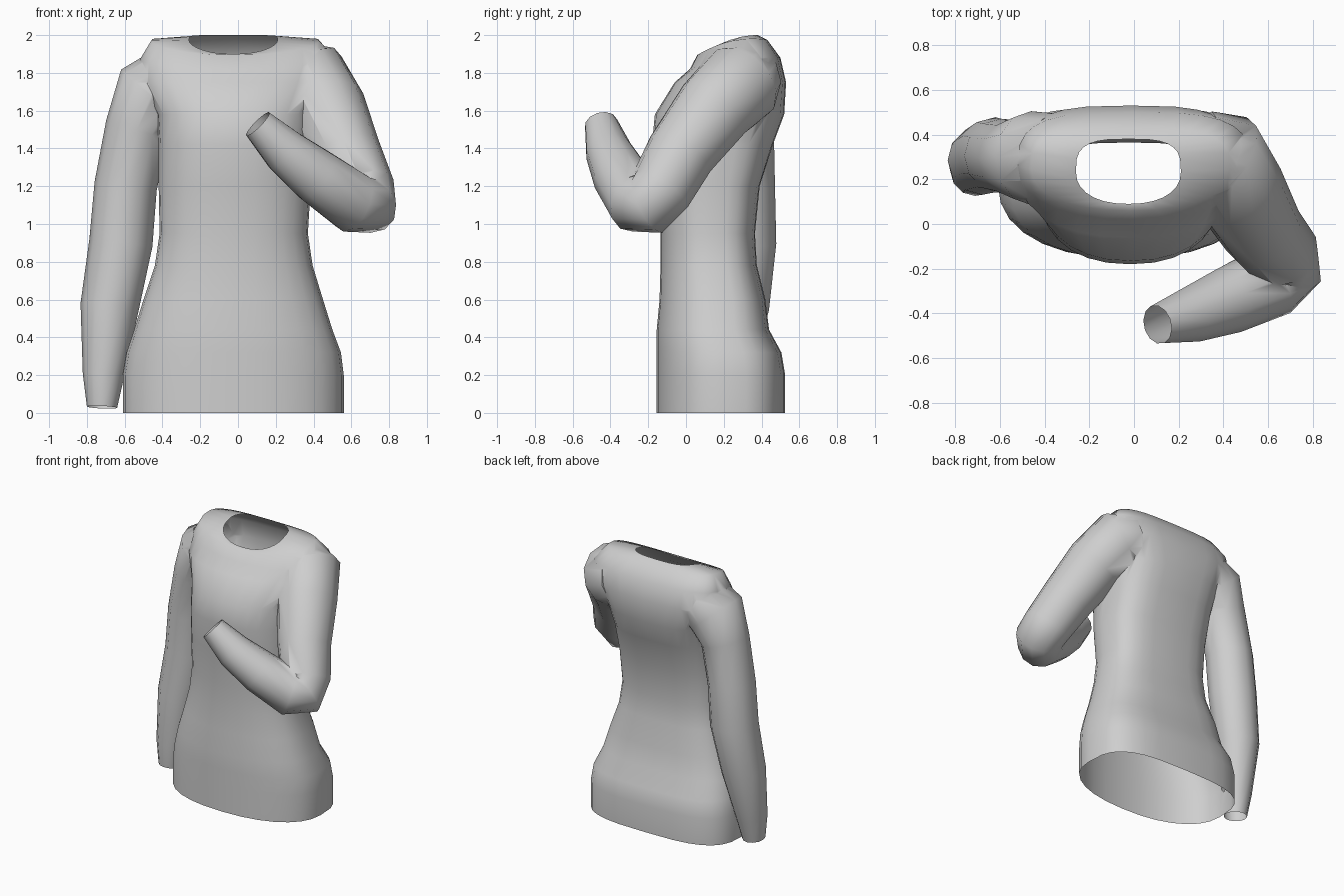
import bpy, bmesh, math
from mathutils import Vector

cube = bpy.data.objects.get("Cube")
if cube:
    bpy.data.objects.remove(cube)

grey = bpy.data.materials.new("light_grey_fabric")
grey.use_nodes = True
COLOUR = (0.62, 0.62, 0.62, 1)
grey.diffuse_color = COLOUR
grey.node_tree.nodes["Principled BSDF"].inputs["Base Color"].default_value = COLOUR


def loft(name, rings):
    """Closed solid through equal-sized rings of points."""
    bm = bmesh.new()
    loops = [[bm.verts.new(p) for p in ring] for ring in rings]
    n = len(loops[0])
    for a, b in zip(loops, loops[1:]):
        for i in range(n):
            j = (i + 1) % n
            bm.faces.new((a[i], a[j], b[j], b[i]))
    bm.faces.new(loops[0][::-1])
    # a fan closes the last ring even when it is not flat
    mid = bm.verts.new(sum((v.co for v in loops[-1]), Vector()) / n)
    for i in range(n):
        bm.faces.new((loops[-1][i], loops[-1][(i + 1) % n], mid))
    bmesh.ops.recalc_face_normals(bm, faces=bm.faces)
    mesh = bpy.data.meshes.new(name)
    bm.to_mesh(mesh)
    bm.free()
    mesh.materials.append(grey)
    obj = bpy.data.objects.new(name, mesh)
    bpy.context.collection.objects.link(obj)
    return obj


def body_ring(z, x0, x1, y0, y1, tilt=0, sag=0, n=28):
    """Outline between x and y limits, round in front and squarer at the back."""
    pts = []
    for i in range(n):
        a = math.tau * i / n
        c, s = math.cos(a), math.sin(a)
        e = 2 / (3.2 if s > 0 else 2.25)
        u = math.copysign(abs(c) ** e, c)
        v = math.copysign(abs(s) ** e, s)
        pts.append(Vector(((x0 + x1) / 2 + u * (x1 - x0) / 2,
                           (y0 + y1) / 2 + v * (y1 - y0) / 2,
                           z + tilt * v + sag * v * v)))
    return pts


def sleeve(name, path, n=12):
    """Tube along (x, y, z, radius) points; returns object, cuff centre and axis."""
    pts = [Vector(p[:3]) for p in path]
    rings, side, old = [], Vector((0, 1, 0)), None
    for k, p in enumerate(pts):
        first = max(k - 1, 0)
        steps = [(b - a).normalized() for a, b in zip(pts[first:], pts[first + 1:k + 2])]
        t = sum(steps, Vector()).normalized()
        if old:
            side = old.rotation_difference(t) @ side
        side = (side - t * side.dot(t)).normalized()
        up, old = t.cross(side), t
        rings.append([p + path[k][3] * (side * math.cos(math.tau * i / n) + up * math.sin(math.tau * i / n))
                      for i in range(n)])
    return loft(name, rings), pts[-1], old


# torso from hem to neckline
torso = loft("sweater", [
    body_ring(0.0, -.61, .56, -.155, .525),
    body_ring(0.2, -.61, .56, -.155, .525),
    body_ring(0.32, -.59, .545, -.155, .505),
    body_ring(0.44, -.55, .50, -.155, .44),
    body_ring(0.6, -.50, .45, -.14, .42),
    body_ring(0.78, -.44, .395, -.135, .375),
    body_ring(0.95, -.415, .37, -.135, .365),
    body_ring(1.2, -.42, .385, -.155, .39),
    body_ring(1.42, -.42, .385, -.18, .46),
    body_ring(1.58, -.43, .40, -.165, .52),
    body_ring(1.75, -.52, .49, -.06, .53),
    body_ring(1.87, -.52, .52, .02, .50, .03, -.02),
    body_ring(1.97, -.46, .43, .06, .43, .04, -.035),
    body_ring(1.975, -.26, .21, .09, .38, .05, -.025),
])

# hanging sleeve and bent sleeve
right_sleeve, right_cuff, right_axis = sleeve("right_sleeve", [
    (-.36, .295, 1.74, .2), (-.46, .295, 1.68, .21), (-.535, .295, 1.50, .17),
    (-.595, .305, 1.2, .166), (-.62, .31, .9, .168), (-.68, .285, .56, .155),
    (-.712, .235, .2, .11), (-.72, .22, .03, .08)])
left_sleeve, left_cuff, left_axis = sleeve("left_sleeve", [
    (.30, .31, 1.765, .2), (.395, .285, 1.74, .225), (.47, .15, 1.61, .21),
    (.575, -.03, 1.37, .185), (.66, -.135, 1.18, .172), (.68, -.195, 1.105, .168),
    (.61, -.26, 1.115, .165), (.42, -.345, 1.25, .15), (.25, -.41, 1.385, .124),
    (.105, -.45, 1.53, .088)])

# join the sleeves to the torso as one skin
for part in (right_sleeve, left_sleeve):
    mod = torso.modifiers.new("join", 'BOOLEAN')
    mod.operation, mod.solver, mod.object = 'UNION', 'EXACT', part
    mod.use_self = True
bpy.context.view_layer.update()
joined = bpy.data.meshes.new_from_object(torso.evaluated_get(bpy.context.evaluated_depsgraph_get()))
torso.modifiers.clear()
torso.data = joined
for part in (right_sleeve, left_sleeve):
    bpy.data.objects.remove(part)

# open the hem, neckline and cuffs
bm = bmesh.new()
bm.from_mesh(joined)


def is_opening(face):
    c = face.calc_center_median()
    if all(v.co.z < .001 for v in face.verts):
        return True
    if c.z > 1.85 and ((c.x + .025) / .225) ** 2 + ((c.y - .235) / .14) ** 2 < .9:
        return True
    return any(all(abs((v.co - cuff).dot(axis)) < .002 and (v.co - cuff).length < .12 for v in face.verts)
               for cuff, axis in ((right_cuff, right_axis), (left_cuff, left_axis)))


bmesh.ops.delete(bm, geom=[f for f in bm.faces if is_opening(f)], context='FACES')
bm.to_mesh(joined)
bm.free()

bpy.ops.object.select_all(action='DESELECT')
torso.select_set(True)
bpy.context.view_layer.objects.active = torso
bpy.ops.object.shade_smooth_by_angle(angle=math.radians(60))
